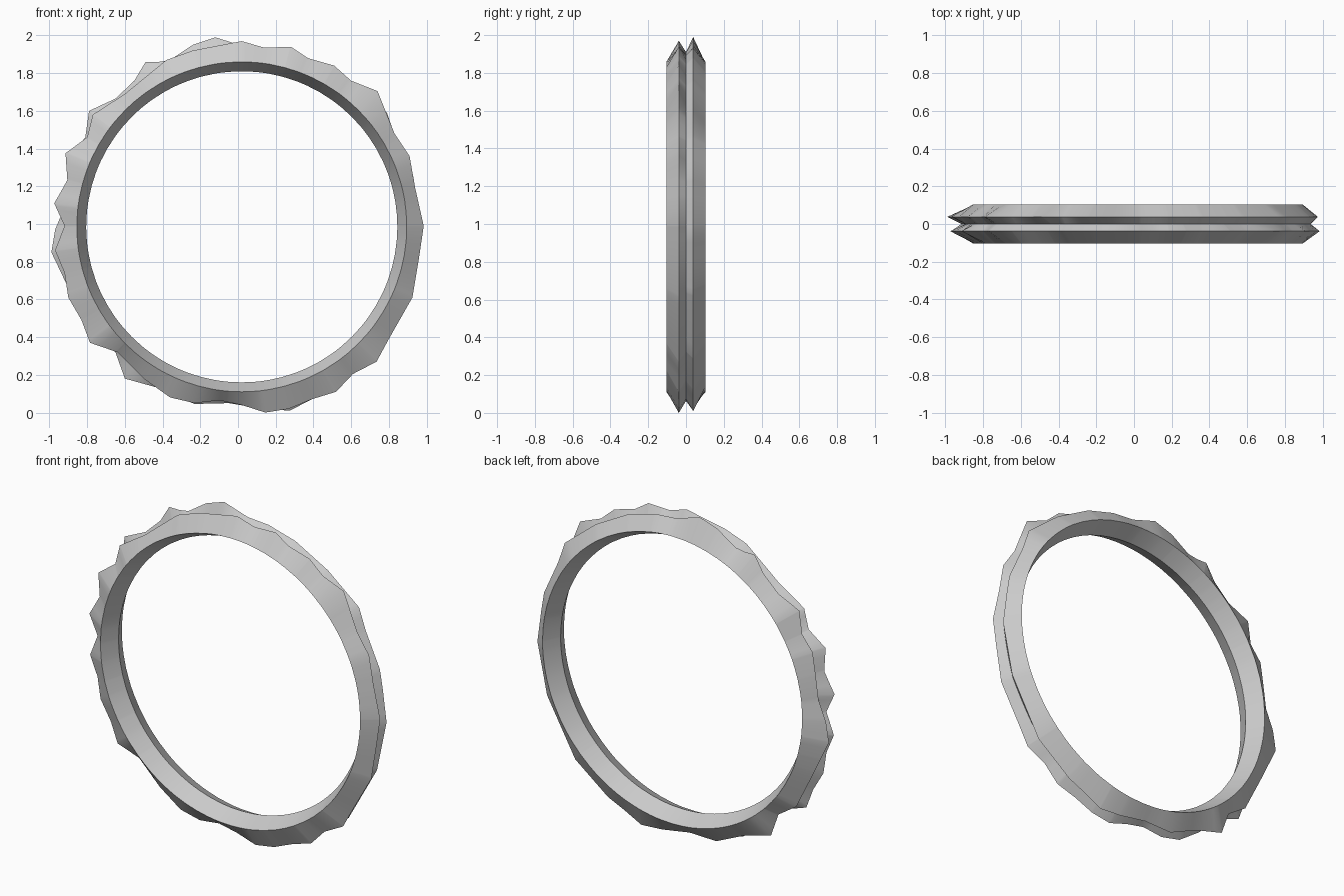
import bpy, bmesh, math

CX, CZ = 0.02, 0.995      # centre of the bore
R_RIM, R_BORE = 0.875, 0.825

# chipped outline of the front ridge (x, z), clockwise from the top
front = [(0.02, 1.98), (0.14, 1.945), (0.28, 1.95), (0.37, 1.89), (0.51, 1.85),
         (0.60, 1.77), (0.74, 1.715), (0.83, 1.49), (0.91, 1.37), (0.94, 1.20),
         (0.985, 1.0), (0.96, 0.83), (0.925, 0.62), (0.80, 0.40), (0.735, 0.28),
         (0.61, 0.215), (0.52, 0.12), (0.39, 0.08), (0.27, 0.03), (0.145, 0.01),
         (0.02, 0.05), (-0.10, 0.075), (-0.23, 0.06), (-0.36, 0.09), (-0.50, 0.19),
         (-0.64, 0.33), (-0.785, 0.38), (-0.83, 0.50), (-0.90, 0.62), (-0.92, 0.75),
         (-0.97, 0.87), (-0.92, 1.0), (-0.975, 1.12), (-0.905, 1.24),
         (-0.915, 1.385), (-0.80, 1.47), (-0.77, 1.59), (-0.60, 1.70),
         (-0.38, 1.88), (-0.24, 1.93)]
# chipped outline of the back ridge
back = [(-0.12, 2.0), (0.04, 1.95), (0.18, 1.94), (0.36, 1.89), (0.58, 1.77),
        (0.79, 1.60), (0.835, 1.47), (0.93, 1.26), (0.95, 1.14), (0.975, 0.95),
        (0.91, 0.64), (0.72, 0.30), (0.50, 0.13), (0.39, 0.08), (0.275, 0.02),
        (0.13, 0.03), (-0.05, 0.06), (-0.23, 0.055), (-0.42, 0.14), (-0.60, 0.19),
        (-0.65, 0.33), (-0.77, 0.41), (-0.89, 0.65), (-0.99, 0.86), (-0.97, 0.98),
        (-0.92, 1.10), (-0.90, 1.25), (-0.88, 1.38), (-0.81, 1.47), (-0.79, 1.61),
        (-0.65, 1.675), (-0.55, 1.77), (-0.49, 1.87), (-0.42, 1.87),
        (-0.36, 1.88), (-0.24, 1.96)]


def angle(p):
    return math.atan2(p[1] - CZ, p[0] - CX) % math.tau


def radius_at(outline, a):
    """Distance from the centre to the outline along angle a."""
    dx, dz = math.cos(a), math.sin(a)
    best = 0
    for p, q in zip(outline, outline[1:] + outline[:1]):
        px, pz, ex, ez = p[0] - CX, p[1] - CZ, q[0] - p[0], q[1] - p[1]
        den = dx * ez - dz * ex
        if abs(den) < 1e-9:
            continue
        t = (px * ez - pz * ex) / den
        s = (px * dz - pz * dx) / den
        if t > 0 and -1e-4 <= s <= 1.0001:
            best = max(best, t)
    return best


# angles: even steps plus every corner of both outlines
angles = []
for a in sorted([i * math.tau / 72 for i in range(72)] + [angle(p) for p in front + back]):
    if not angles or a - angles[-1] > 0.003:
        angles.append(a)

# sweep the double-ridged cross-section around the bore
bm = bmesh.new()
rings = []
for a in angles:
    f, b = radius_at(front, a), radius_at(back, a)
    groove = R_RIM + 0.55 * (min(f, b) - R_RIM)
    section = [(R_BORE, 0), (R_RIM, -0.103), (f, -0.038),
               (groove, 0), (b, 0.038), (R_RIM, 0.103)]
    rings.append([bm.verts.new((CX + r * math.cos(a), y, CZ + r * math.sin(a)))
                  for r, y in section])
for r0, r1 in zip(rings, rings[1:] + rings[:1]):
    for k in range(6):
        j = (k + 1) % 6
        bm.faces.new((r0[k], r0[j], r1[j], r1[k]))
bmesh.ops.recalc_face_normals(bm, faces=bm.faces)

mesh = bpy.data.meshes.new("chipped_ring")
bm.to_mesh(mesh)
bm.free()
ring = bpy.data.objects.new("chipped_ring", mesh)
bpy.context.collection.objects.link(ring)
bpy.context.view_layer.objects.active = ring
ring.select_set(True)
bpy.ops.object.shade_smooth_by_angle(angle=math.radians(30))
# rest the lowest chip on the ground
ring.location.z = -min(v.co.z for v in mesh.vertices)
